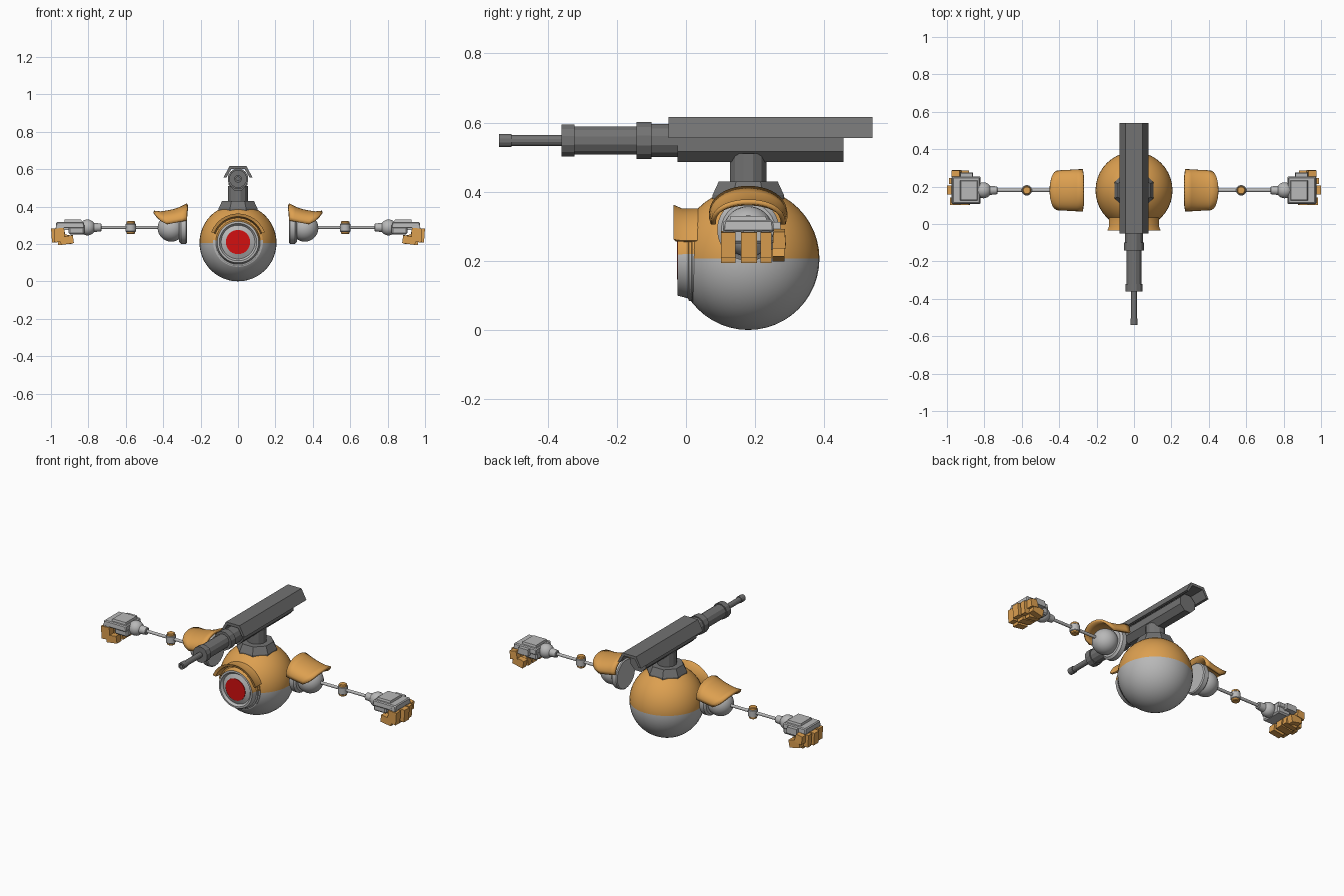
import bpy, bmesh, math
from mathutils import Vector, Matrix

if "Cube" in bpy.data.objects:
    bpy.data.objects.remove(bpy.data.objects["Cube"])


def material(name, rgb):
    m = bpy.data.materials.new(name)
    m.diffuse_color = (*rgb, 1)
    m.use_nodes = True
    m.node_tree.nodes["Principled BSDF"].inputs["Base Color"].default_value = m.diffuse_color
    return m


ORANGE = material("orange paint", (0.72, 0.35, 0.08))
LIGHT = material("light grey", (0.48, 0.48, 0.48))
DARK = material("gun grey", (0.17, 0.17, 0.17))
RED = material("red lens", (0.65, 0.005, 0.005))
CY = 0.18          # depth of the body centre
AXES = {"x": Matrix(((0, 0, 1), (1, 0, 0), (0, 1, 0))),
        "y": Matrix(((1, 0, 0), (0, 0, 1), (0, 1, 0))),
        "z": Matrix.Identity(3)}


def finish(name, bm, mats, mirror=False, smooth=True):
    bmesh.ops.recalc_face_normals(bm, faces=bm.faces)
    me = bpy.data.meshes.new(name)
    bm.to_mesh(me)
    bm.free()
    ob = bpy.data.objects.new(name, me)
    bpy.context.collection.objects.link(ob)
    for m in mats:
        me.materials.append(m)
    if smooth:
        bpy.ops.object.select_all(action="DESELECT")
        ob.select_set(True)
        bpy.context.view_layer.objects.active = ob
        bpy.ops.object.shade_smooth_by_angle(angle=math.radians(35))
    if mirror:
        ob.modifiers.new("mirror", "MIRROR")
    return ob


def lathe(name, centre, axis, profile, mat, segs=32, mirror=False,
          smooth=True, arc=None, closed=False, rule=None, extra=()):
    """Spin (position along axis, radius) points; arc limits the sweep."""
    bm = bmesh.new()
    n = segs + 1 if arc else segs
    a0, a1 = arc or (0, 2 * math.pi)
    off = 0 if arc else math.pi / segs
    rings = []
    for i in range(n):
        a = a0 + (a1 - a0) * i / segs + off
        rings.append([bm.verts.new(Vector(centre) + AXES[axis] @ Vector(
            (r * math.cos(a), r * math.sin(a), t))) for t, r in profile])
    k = len(profile)
    for i in range(segs):
        p, q = rings[i], rings[(i + 1) % n]
        for j in range(k if closed else k - 1):
            bm.faces.new((p[j], q[j], q[(j + 1) % k], p[(j + 1) % k]))
    if arc:
        bm.faces.new(rings[0])
        bm.faces.new(rings[-1])
    elif not closed:
        for j in (0, -1):
            bm.faces.new([r[j] for r in rings])
    bmesh.ops.remove_doubles(bm, verts=bm.verts, dist=1e-5)
    if rule:
        bm.normal_update()
        for f in bm.faces:
            f.material_index = int(rule(f.calc_center_median()))
    return finish(name, bm, [mat, *extra], mirror, smooth)


def box(name, lo, hi, mat, taper=1.0, tilt=0, bevel=0.0, mirror=True):
    """Box from corner to corner; taper narrows the top, tilt turns about y."""
    lo, hi = Vector(lo), Vector(hi)
    c, d = (lo + hi) / 2, hi - lo
    bm = bmesh.new()
    bmesh.ops.create_cube(bm, size=1)
    for v in bm.verts:
        k = taper if v.co.z > 0 else 1
        v.co = Vector((v.co.x * d.x * k, v.co.y * d.y * k, v.co.z * d.z))
    if bevel:
        bmesh.ops.bevel(bm, geom=bm.edges[:], offset=bevel, segments=1, affect="EDGES")
    bm.transform(Matrix.Translation(c) @ Matrix.Rotation(math.radians(tilt), 4, "Y"))
    return finish(name, bm, [mat], mirror, False)


def extrude_y(name, outline, y0, y1, mat):
    """Prism along y from an (x, z) outline."""
    bm = bmesh.new()
    f = bm.faces.new([bm.verts.new((x, y0, z)) for x, z in outline])
    g = bmesh.ops.extrude_face_region(bm, geom=[f])["geom"]
    bmesh.ops.translate(bm, vec=(0, y1 - y0, 0),
                        verts=[v for v in g if isinstance(v, bmesh.types.BMVert)])
    return finish(name, bm, [mat], smooth=False)


# Round body, painted above its equator
BZ, BR = 0.206, 0.206
bm = bmesh.new()
bmesh.ops.create_uvsphere(bm, u_segments=40, v_segments=24, radius=BR)
bm.transform(Matrix.Translation((0, CY, BZ)))
for f in bm.faces:
    f.material_index = int(f.calc_center_median().z > BZ)
finish("body", bm, [LIGHT, ORANGE])

# Eye: stepped bezel, lens and brow
EZ = 0.21
lathe("eye_bezel", (0, 0, EZ), "y",
      [(0.05, 0.133), (0.018, 0.133), (0.016, 0.126), (0.008, 0.126), (0.006, 0.119),
       (-0.024, 0.111), (-0.025, 0.1), (-0.012, 0.09), (-0.023, 0.064), (0.03, 0.06)],
      LIGHT, 40, closed=True, extra=[ORANGE],
      rule=lambda c: c.z > EZ and math.hypot(c.x, c.z - EZ) > 0.112)
lathe("eye_lens", (0, 0, EZ), "y", [(-0.018, 0.065), (-0.026, 0.065)], RED)
lathe("eye_brow", (0, 0, EZ), "y",
      [(-0.036, 0.152), (-0.01, 0.141), (0.035, 0.142), (0.035, 0.125), (-0.03, 0.136)],
      ORANGE, 24, arc=(math.radians(20), math.radians(160)), closed=True)

# Turret mount
lathe("turret_collar", (0, CY, 0), "z", [(0.36, 0.112), (0.39, 0.112), (0.43, 0.092)],
      DARK, 8, smooth=False)
lathe("turret_post", (0, CY, 0), "z", [(0.42, 0.054), (0.51, 0.054)], DARK, 12, smooth=False)

# Gun: housing, folded top cover and stepped barrel
lathe("gun_housing", (0, 0, 0.538), "y", [(-0.025, 0.056), (0.455, 0.056)],
      DARK, 8, smooth=False)
extrude_y("gun_cover", [(-0.078, 0.555), (-0.045, 0.616), (0.045, 0.616), (0.078, 0.555),
                        (0.062, 0.555), (0.036, 0.6), (-0.036, 0.6), (-0.062, 0.555)],
          -0.05, 0.54, DARK)
lathe("gun_barrel", (0, 0, 0.548), "y",
      [(-0.02, 0.05), (-0.1, 0.05), (-0.1, 0.056), (-0.143, 0.056), (-0.143, 0.042),
       (-0.322, 0.042), (-0.322, 0.048), (-0.36, 0.048), (-0.36, 0.016),
       (-0.505, 0.016), (-0.505, 0.02), (-0.541, 0.02), (-0.541, 0.01), (-0.51, 0.01)],
      DARK, 12, smooth=False)

# Shoulders: disc, ball and flared cap
lathe("shoulder_disc", (0, CY, 0.29), "x",
      [(0.273, 0.084), (0.278, 0.09), (0.305, 0.09), (0.315, 0.078)], LIGHT, mirror=True)
lathe("shoulder_ball", (0.357, CY, 0.285), "x",
      [(-0.073 * math.cos(i * math.pi / 14), 0.073 * math.sin(i * math.pi / 14))
       for i in range(15)], LIGHT, mirror=True)
bm = bmesh.new()
crest = [0.417, 0.399, 0.386, 0.379, 0.374, 0.378]
rows = []
for i, top in enumerate(crest):
    u = i / (len(crest) - 1)
    base = 0.326 - 0.021 * u
    row = []
    for j in range(21):
        a = math.pi * j / 20
        s, c = math.sin(a), math.cos(a)
        row.append(bm.verts.new((0.273 + u * (0.107 + 0.07 * s ** 0.5 if s > 1e-6 else 0.107),
                                 CY + (0.114 - 0.006 * u) * c, base + (top - base) * abs(s) ** 0.8)))
    rows.append(row)
for p, q in zip(rows, rows[1:]):
    for j in range(20):
        bm.faces.new((p[j], p[j + 1], q[j + 1], q[j]))
cap = finish("shoulder_cap", bm, [ORANGE], mirror=True)
solid = cap.modifiers.new("thickness", "SOLIDIFY")
solid.thickness = 0.014
# Thicken towards the ball, away from the outward side
if cap.data.polygons[50].normal.z < 0:
    cap.data.flip_normals()
solid.offset = -1

# Arms: rod, elbow with painted ends, wrist
AZ = 0.288
lathe("arm_rod", (0, CY, AZ), "x", [(0.41, 0.009), (0.78, 0.009)], LIGHT, 12, True)
lathe("elbow_pin", (0.573, CY, 0), "z",
      [(0.252, 0.018), (0.256, 0.023), (0.318, 0.023), (0.322, 0.018)], ORANGE, 20, True)
lathe("elbow_hub", (0.573, CY, 0), "z",
      [(0.265, 0.025), (0.268, 0.028), (0.305, 0.028), (0.308, 0.025)], LIGHT, 20, True)
lathe("wrist_collar", (0, CY, AZ), "x", [(0.73, 0.017), (0.733, 0.021), (0.78, 0.026)],
      LIGHT, 20, True)
lathe("wrist_ball", (0.805, CY, AZ), "x",
      [(-0.043 * math.cos(i * math.pi / 12), 0.043 * math.sin(i * math.pi / 12))
       for i in range(13)], LIGHT, 24, True)

# Hands: palm, back plates and curled fingers
box("palm", (0.82, 0.115, 0.25), (0.905, 0.25, 0.3), LIGHT, bevel=0.008)
box("hand_back", (0.82, 0.106, 0.284), (0.975, 0.255, 0.318), LIGHT, 0.95, bevel=0.005)
box("hand_plate", (0.835, 0.125, 0.314), (0.93, 0.235, 0.33), LIGHT, 0.92)
box("hand_side", (0.86, 0.24, 0.275), (0.93, 0.275, 0.312), LIGHT, 0.9)
for i, y in enumerate((0.122, 0.182, 0.231)):
    w, out = (0.021, 0.023, 0.016)[i], (0.985, 1.0, 0.99)[i]
    box(f"knuckle_{i}", (0.93, y - w * 0.7, 0.268), (0.972, y + w * 0.7, 0.3), LIGHT)
    box(f"finger_{i}", (out - 0.058, y - w, 0.21), (out - 0.003, y + w, 0.284), ORANGE, tilt=4)
    box(f"fingertip_{i}", (0.88, y - w, 0.199), (out - 0.035, y + w, 0.242), ORANGE, tilt=8)
box("thumb", (0.925, 0.25, 0.24), (0.975, 0.289, 0.288), ORANGE, 0.85, tilt=10)
box("thumb_tip", (0.885, 0.25, 0.205), (0.955, 0.285, 0.25), ORANGE, tilt=-12)
